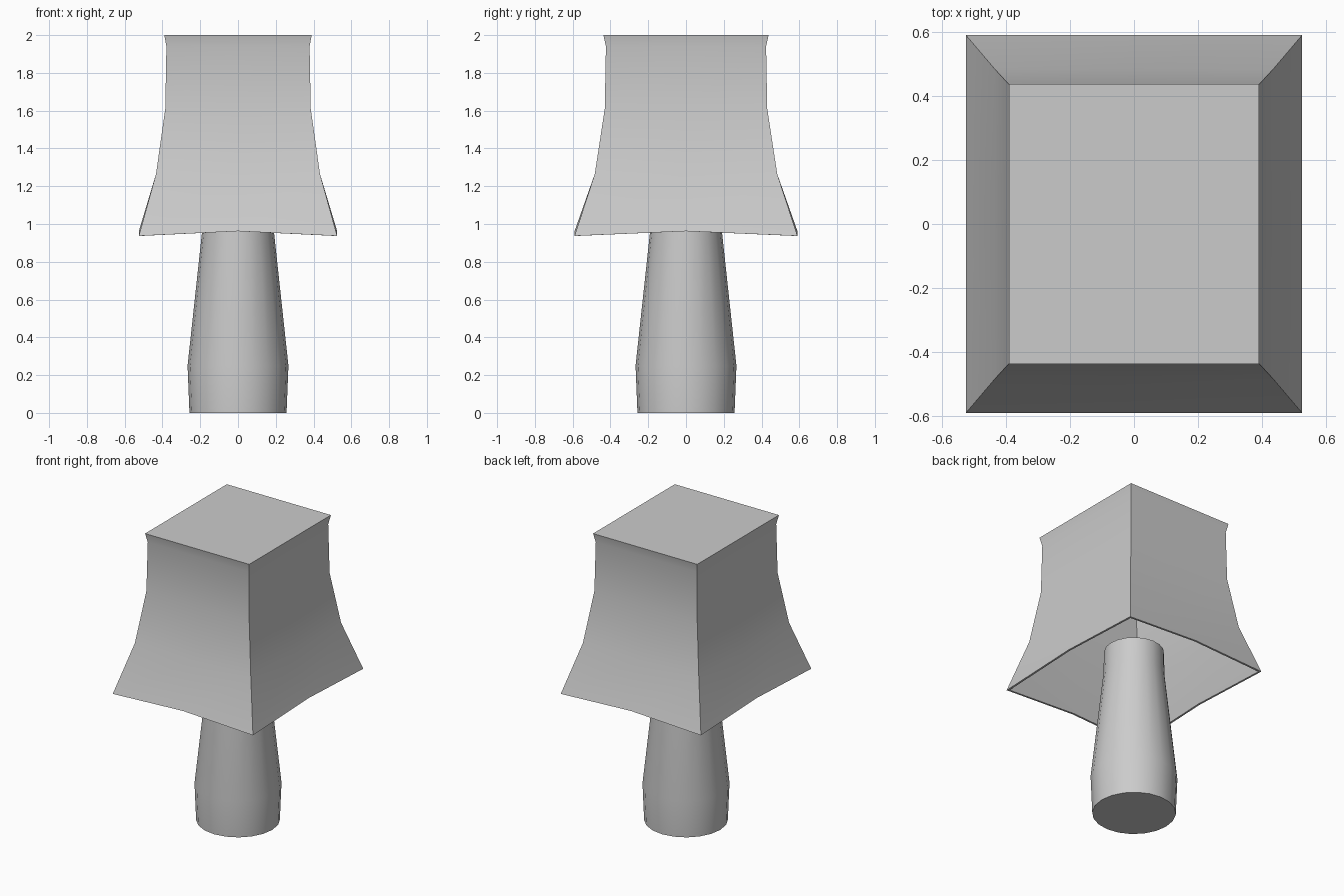
import bpy, bmesh, math

if "Cube" in bpy.data.objects:
    bpy.data.objects.remove(bpy.data.objects["Cube"])


def loft(name, rings, cap_bottom, cap_top, angle):
    """Skin a stack of rings, bottom to top, into one smooth object."""
    bm = bmesh.new()
    loops = [[bm.verts.new(p) for p in ring] for ring in rings]
    n = len(loops[0])
    for lo, hi in zip(loops, loops[1:]):
        for i in range(n):
            j = (i + 1) % n
            bm.faces.new((lo[i], lo[j], hi[j], hi[i]))
    if cap_bottom:
        bm.faces.new(loops[0][::-1])
    if cap_top:
        bm.faces.new(loops[-1])
    bmesh.ops.recalc_face_normals(bm, faces=bm.faces)
    mesh = bpy.data.meshes.new(name)
    bm.to_mesh(mesh)
    bm.free()
    obj = bpy.data.objects.new(name, mesh)
    bpy.context.collection.objects.link(obj)
    bpy.ops.object.select_all(action='DESELECT')
    obj.select_set(True)
    bpy.context.view_layer.objects.active = obj
    bpy.ops.object.shade_smooth_by_angle(angle=math.radians(angle))
    return obj


def circle(r, z, n=20):
    return [(r * math.cos(2 * math.pi * i / n),
             r * math.sin(2 * math.pi * i / n), z) for i in range(n)]


def rectangle(x, y, z, arch=0.0):
    """Corners and side midpoints; midpoints may be raised into an arch."""
    m = z + arch
    return [(-x, -y, z), (0, -y, m), (x, -y, z), (x, 0, m),
            (x, y, z), (0, y, m), (-x, y, z), (-x, 0, m)]


# Lamp base: tapered round stem ending just inside the shade
base_profile = [(0.257, 0), (0.267, 0.25), (0.188, 0.98), (0.184, 1.14)]
loft("lamp_base", [circle(r, z) for r, z in base_profile], True, True, 40)

# Shade: thin flared rectangular shell, arched lower rim, closed top
t = 0.013
outer = [(0.525, 0.59, 0.937, 0.025), (0.434, 0.483, 1.265, 0),
         (0.385, 0.43, 1.61, 0), (0.379, 0.424, 1.94, 0),
         (0.39, 0.437, 2.0, 0)]
inner = [(x - t, y - t, min(z, 2 - t), a) for x, y, z, a in reversed(outer)]

# Inner ceiling first, down the inside, round the rim and up the outside
loft("lamp_shade", [rectangle(*s) for s in inner + outer], True, True, 35)
